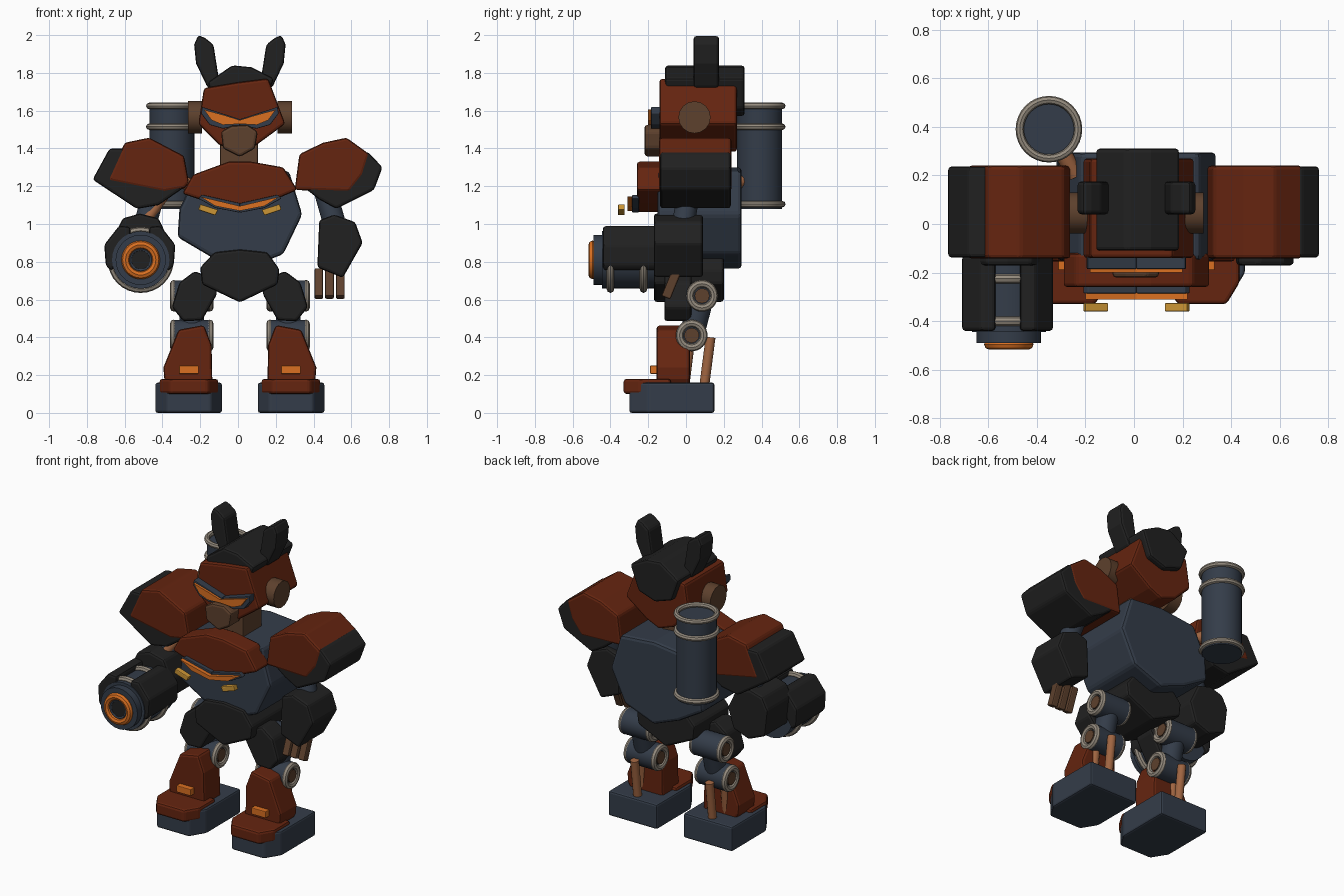
import bpy, bmesh, math
from mathutils import Vector

cube = bpy.data.objects.get("Cube")
if cube:
    bpy.data.objects.remove(cube, do_unlink=True)


def material(name, rgb):
    m = bpy.data.materials.new(name)
    m.use_nodes = True
    m.diffuse_color = (*rgb, 1)
    bsdf = next(n for n in m.node_tree.nodes if n.type == 'BSDF_PRINCIPLED')
    bsdf.inputs["Base Color"].default_value = (*rgb, 1)
    bsdf.inputs["Roughness"].default_value = 0.6
    return m


RED = material("rust_red", (0.13, 0.018, 0.005))
BLACK = material("charcoal", (0.015, 0.015, 0.015))
SLATE = material("slate_blue", (0.034, 0.046, 0.067))
BROWN = material("brown", (0.11, 0.052, 0.026))
COPPER = material("copper", (0.35, 0.13, 0.053))
STEEL = material("light_steel", (0.30, 0.26, 0.21))
ORANGE = material("glow_orange", (0.70, 0.16, 0.015))
YELLOW = material("lamp_yellow", (0.60, 0.30, 0.035))

MID = 0.01   # mirror plane of the body


def finish(name, bm, mat, smooth=False):
    bmesh.ops.recalc_face_normals(bm, faces=bm.faces)
    me = bpy.data.meshes.new(name)
    bm.to_mesh(me)
    bm.free()
    me.materials.append(mat)
    if smooth:
        for p in me.polygons:
            p.use_smooth = True
        me.set_sharp_from_angle(angle=math.radians(35))
    ob = bpy.data.objects.new(name, me)
    bpy.context.collection.objects.link(ob)
    return ob


def prism(name, pts, lo, hi, mat, bevel=0.015, side=0, axis='y'):
    """Extruded outline; side = +1/-1 places it relative to the mirror plane."""
    bm = bmesh.new()
    rings = []
    for d in (lo, hi):
        ring = []
        for a, b in pts:
            x = MID + side * a if side else a
            ring.append(bm.verts.new((x, d, b) if axis == 'y' else (x, b, d)))
        rings.append(ring)
    n = len(pts)
    bm.faces.new(rings[0])
    bm.faces.new(rings[1])
    for i in range(n):
        j = (i + 1) % n
        bm.faces.new((rings[0][i], rings[0][j], rings[1][j], rings[1][i]))
    ob = finish(name, bm, mat)
    if bevel:
        mod = ob.modifiers.new("Bevel", 'BEVEL')
        mod.width, mod.segments = bevel, 2
    return ob


def rod(name, p, q, r, mat, sides=28):
    p, q = Vector(p), Vector(q)
    bm = bmesh.new()
    bmesh.ops.create_cone(bm, cap_ends=True, segments=sides, radius1=r,
                          radius2=r, depth=(q - p).length)
    ob = finish(name, bm, mat, True)
    ob.rotation_euler = (q - p).to_track_quat('Z', 'Y').to_euler()
    ob.location = (p + q) / 2
    return ob


def ring(name, c, axis, major, minor, mat, count=32, tube=8):
    bm = bmesh.new()
    loops = []
    for i in range(count):
        t = math.tau * i / count
        loop = []
        for k in range(tube):
            u = math.tau * k / tube
            w = major + minor * math.cos(u)
            loop.append(bm.verts.new((w * math.cos(t), w * math.sin(t), minor * math.sin(u))))
        loops.append(loop)
    for i in range(count):
        a, b = loops[i], loops[(i + 1) % count]
        for k in range(tube):
            m = (k + 1) % tube
            bm.faces.new((a[k], b[k], b[m], a[m]))
    ob = finish(name, bm, mat, True)
    ob.rotation_euler = Vector(axis).to_track_quat('Z', 'Y').to_euler()
    ob.location = c


def box(name, x0, x1, y0, y1, z0, z1, mat, bevel=0.008):
    return prism(name, [(x0, z0), (x1, z0), (x1, z1), (x0, z1)], y0, y1, mat, bevel)


# Head, crest, neck and muzzle
prism("head", [(-.18, 1.72), (0, 1.75), (.16, 1.77), (.25, 1.53), (.10, 1.42),
               (.01, 1.38), (-.10, 1.42), (-.21, 1.53)], -.14, .27, RED)
prism("crest", [(-.16, 1.75), (-.03, 1.84), (.07, 1.83), (.19, 1.77), (.13, 1.61),
                (.01, 1.57), (-.11, 1.61)], -.11, .31, BLACK)
box("neck", -.095, .105, -.10, .10, 1.25, 1.5, BROWN)
prism("muzzle", [(-.09, 1.49), (-.035, 1.52), (.05, 1.525), (.105, 1.49), (.09, 1.40),
                 (.01, 1.355), (-.08, 1.40)], -.22, -.10, BROWN)

# Torso, chest plate and pelvis
prism("torso", [(-.22, 1.27), (.03, 1.3), (.27, 1.28), (.34, 1.05), (.24, .84),
                (.03, .76), (-.15, .83), (-.32, .93), (-.31, 1.08)], -.15, .295, SLATE, .02)
prism("chest_plate", [(-.295, 1.16), (-.24, 1.26), (-.05, 1.33), (.07, 1.33), (.24, 1.3),
                      (.315, 1.18), (.15, 1.11), (.01, 1.06), (-.14, 1.11)], -.26, -.12, RED)
prism("pelvis", [(-.2, .77), (-.125, .85), (.01, .865), (.155, .85), (.22, .76), (.21, .68),
                 (.01, .585), (-.19, .68)], -.17, .2, BLACK)

for s, tag in ((1, "left"), (-1, "right")):
    # Ears, cheek discs, eyes
    prism(tag + "_ear", [(.12, 1.72), (.115, 1.79), (.14, 1.95), (.185, 1.985), (.22, 2.0),
                         (.242, 1.95), (.232, 1.85), (.17, 1.72)], .04, .175, BLACK, .015, s)
    rod(tag + "_cheek_disc", (MID + s * .20, .045, 1.565), (MID + s * .275, .045, 1.565),
        .085, BROWN, 16)
    prism(tag + "_eye_frame", [(0, 1.555), (.2, 1.62), (.205, 1.585), (.16, 1.525), (.09, 1.505),
                               (0, 1.52)], -.185, -.13, SLATE, .004, s)
    prism(tag + "_eye", [(0, 1.55), (.08, 1.575), (.19, 1.605), (.15, 1.55), (.09, 1.525),
                         (0, 1.53)], -.2, -.18, ORANGE, 0, s)
    # Chest slits and lamps
    prism(tag + "_chest_slit_frame", [(0, 1.11), (.2, 1.155), (.22, 1.135), (.13, 1.085),
                                      (0, 1.06)], -.285, -.25, SLATE, .004, s)
    prism(tag + "_chest_slit", [(0, 1.095), (.21, 1.145), (.13, 1.095), (0, 1.07)],
          -.31, -.28, ORANGE, 0, s)
    prism(tag + "_chest_lamp", [(.13, 1.045), (.22, 1.075), (.21, 1.105), (.115, 1.075)],
          -.36, -.325, YELLOW, .005, s)

    # Thigh armour, hip and knee joints
    prism(tag + "_thigh_armour", [(.135, .71), (.24, .75), (.32, .69), (.36, .56), (.3, .485),
                                  (.2, .49), (.12, .63)], -.115, .03, BLACK, .015, s)
    for part, y, z in (("hip", .085, .62), ("knee", .03, .41)):
        x0, x1 = MID + s * .16, MID + s * .35
        rod(f"{tag}_{part}_joint", (x0, y, z), (x1, y, z), .082, SLATE)
        for x, d in ((x0, -s), (x1, s)):
            ring(f"{tag}_{part}_ring", (x, y, z), (1, 0, 0), .064, .02, STEEL)
            rod(f"{tag}_{part}_cap", (x, y, z), (x + d * .012, y, z), .04, BROWN, 12)
    rod(tag + "_leg_link", (MID + s * .255, .085, .62), (MID + s * .255, .03, .41), .065, SLATE)

    # Shin, pistons, foot
    prism(tag + "_shin", [(.145, .13), (.15, .36), (.19, .465), (.325, .44), (.405, .24),
                          (.4, .18), (.37, .13)], -.155, .02, RED, .015, s)
    box(tag + "_shin_lamp", MID + s * .27 - .052, MID + s * .27 + .052, -.19, -.15,
        .207, .25, ORANGE, .004)
    rod(tag + "_rear_piston", (MID + s * .27, .095, .13), (MID + s * .27, .13, .4), .026, COPPER, 12)
    rod(tag + "_front_piston", (MID + s * .3, -.01, .13), (MID + s * .3, .02, .37), .026, COPPER, 12)
    prism(tag + "_foot", [(.095, .15), (.447, .15), (.447, -.2), (.385, -.3), (.155, -.3),
                          (.095, -.2)], 0, .16, SLATE, .012, s, 'z')
    prism(tag + "_toe_cap", [(.115, -.08), (.425, -.08), (.425, -.24), (.37, -.33), (.17, -.33),
                             (.115, -.24)], .1, .18, RED, .015, s, 'z')

# Shoulder pads: red shell with a charcoal outer lining
prism("right_pad_lining", [(-.77, 1.235), (-.68, 1.40), (-.5, 1.40), (-.3, 1.25), (-.275, 1.2),
                           (-.42, 1.10), (-.535, 1.08)], -.138, .237, BLACK)
prism("right_pad_shell", [(-.69, 1.23), (-.6, 1.43), (-.47, 1.457), (-.285, 1.36), (-.26, 1.22),
                          (-.28, 1.19), (-.39, 1.17)], -.142, .24, RED)
prism("left_pad_lining", [(.765, 1.3), (.69, 1.38), (.5, 1.38), (.34, 1.2), (.43, 1.13),
                          (.52, 1.08), (.72, 1.18)], -.138, .237, BLACK)
prism("left_pad_shell", [(.3, 1.18), (.325, 1.37), (.45, 1.43), (.575, 1.457), (.695, 1.37),
                         (.66, 1.26), (.59, 1.17)], -.142, .24, RED)

# Left arm and fingers
rod("left_upper_arm", (.44, .03, 1.25), (.52, -.02, .97), .06, SLATE)
prism("left_forearm", [(.43, 1.02), (.51, 1.05), (.62, 1.01), (.66, .9), (.555, .715),
                       (.42, .77)], -.17, .09, BLACK)
for x in (.428, .484, .542):
    f = box("left_finger", x - .023, x + .023, -.025, .025, -.07, .09, BROWN)
    f.location = (0, -.08, .675)
    f.rotation_euler.x = math.radians(-22)

# Right arm with cannon
CX, CZ = -.515, .81
rod("right_upper_arm", (-.42, .03, 1.25), (-.50, -.02, .97), .06, SLATE)
rod("right_arm_piston", (-.36, .02, 1.2), (-.5, -.06, 1.0), .03, COPPER, 12)
prism("right_forearm", [(-.65, .95), (-.61, 1.03), (-.52, 1.055), (-.42, 1.03), (-.36, .9),
                        (-.40, .77), (-.51, .73), (-.63, .78)], -.17, .09, BLACK)
rod("cannon_body", (CX, -.445, CZ), (CX, -.14, CZ), .152, SLATE)
rod("cannon_muzzle", (CX, -.49, CZ), (CX, -.42, CZ), .133, SLATE)
rod("cannon_bore", (CX, -.497, CZ), (CX, -.48, CZ), .052, BLACK)
ring("cannon_inner_ring", (CX, -.49, CZ), (0, 1, 0), .058, .012, SLATE)
ring("cannon_glow_ring", (CX, -.495, CZ), (0, 1, 0), .08, .022, ORANGE)
for y in (-.40, -.225):
    ring("cannon_band", (CX, y, CZ), (0, 1, 0), .155, .02, STEEL)
for s, tag in ((1, "inner"), (-1, "outer")):
    prism("cannon_" + tag + "_shell", [(CX - .005 + s * a, CZ + b) for a, b in (
        (.05, .175), (.11, .18), (.188, .08), (.18, -.03), (.15, -.06), (.1, .02), (.05, .1))],
        -.44, -.13, BLACK)

# Back canister with bands and open top
BX, BY = -.35, .39
rod("canister", (BX, BY, 1.08), (BX, BY, 1.615), .119, SLATE)
for z in (1.105, 1.515, 1.625):
    ring("canister_band", (BX, BY, z), (0, 0, 1), .12, .017, STEEL)
rod("canister_mount", (-.24, .2, 1.2), (BX, BY, 1.25), .035, COPPER, 12)
